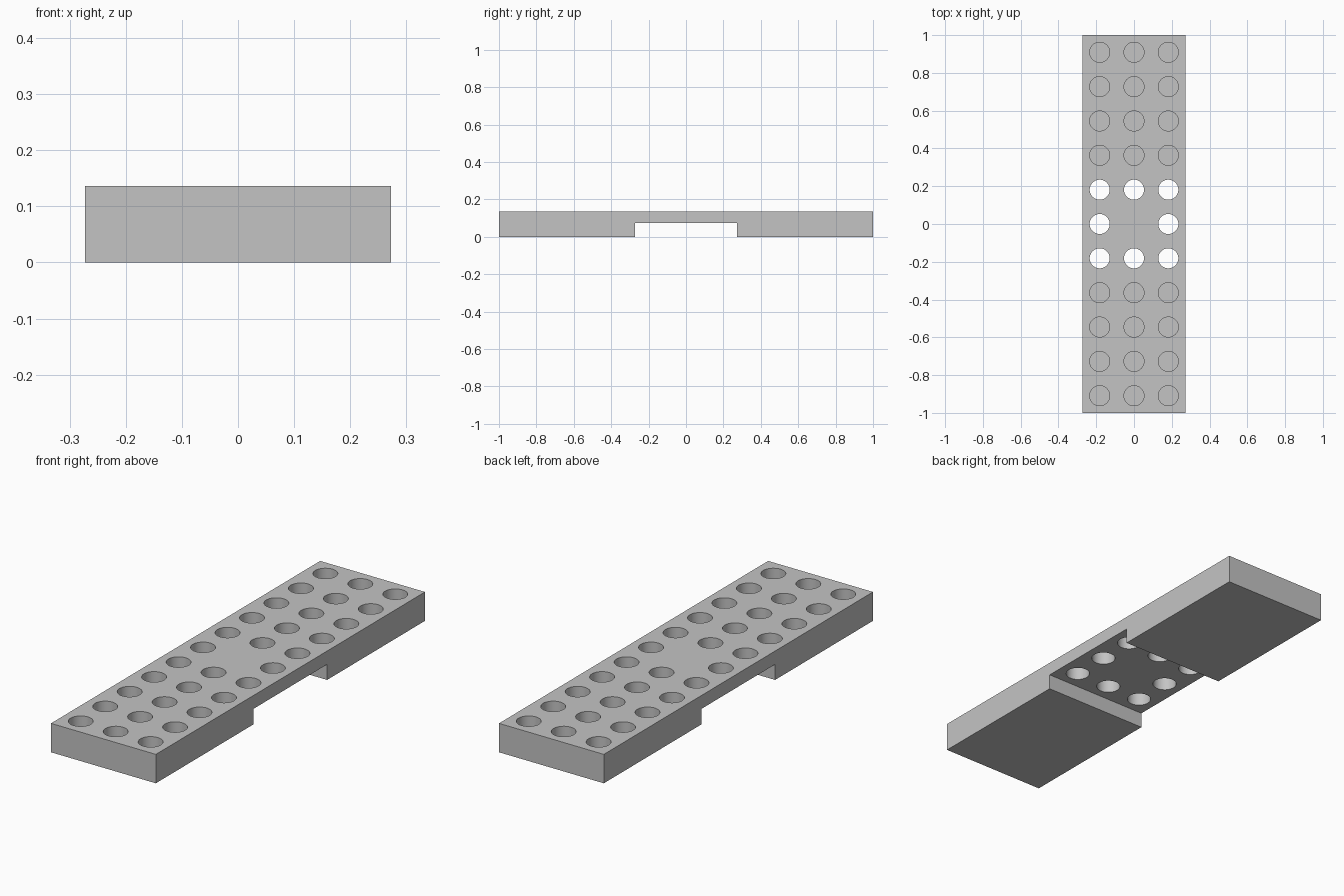
import bpy
import bmesh
from mathutils import Matrix

cube = bpy.data.objects.get("Cube")
if cube:
    bpy.data.objects.remove(cube, do_unlink=True)

PITCH = 2 / 11            # spacing of the hole grid
WIDTH, LENGTH = 3 * PITCH, 11 * PITCH
HEIGHT = 0.136
RECESS = 0.073            # height of the notch underneath
NOTCH = 1.5 * PITCH       # half length of the notch
RADIUS, DEPTH = 0.053, 0.073


def make_object(name, bm):
    bmesh.ops.recalc_face_normals(bm, faces=bm.faces)
    mesh = bpy.data.meshes.new(name)
    bm.to_mesh(mesh)
    bm.free()
    obj = bpy.data.objects.new(name, mesh)
    bpy.context.collection.objects.link(obj)
    return obj


# Plate: bridge-shaped side profile extruded across the width
half = LENGTH / 2
profile = [(-half, 0), (-NOTCH, 0), (-NOTCH, RECESS), (NOTCH, RECESS),
           (NOTCH, 0), (half, 0), (half, HEIGHT), (-half, HEIGHT)]
bm = bmesh.new()
side = bm.faces.new([bm.verts.new((-WIDTH / 2, y, z)) for y, z in profile])
extruded = bmesh.ops.extrude_face_region(bm, geom=[side])["geom"]
bmesh.ops.translate(bm, vec=(WIDTH, 0, 0),
                    verts=[v for v in extruded if isinstance(v, bmesh.types.BMVert)])
plate = make_object("perforated_plate", bm)

# Round holes on a grid, leaving the centre solid
bm = bmesh.new()
for col in range(-1, 2):
    for row in range(-5, 6):
        if col == 0 and row == 0:
            continue
        bmesh.ops.create_cone(
            bm, cap_ends=True, segments=48, radius1=RADIUS, radius2=RADIUS,
            depth=2 * DEPTH,
            matrix=Matrix.Translation((col * PITCH, row * PITCH, HEIGHT)))
cutter = make_object("hole_cutter", bm)
cutter.hide_render = True

# Cut the holes, then discard the cutter
bpy.ops.object.select_all(action='DESELECT')
bpy.context.view_layer.objects.active = plate
plate.select_set(True)
cut = plate.modifiers.new("holes", 'BOOLEAN')
cut.operation = 'DIFFERENCE'
cut.solver = 'EXACT'
cut.object = cutter
bpy.ops.object.modifier_apply(modifier=cut.name)
bpy.data.objects.remove(cutter, do_unlink=True)
bpy.ops.object.shade_smooth_by_angle()

# Single grey material
grey = bpy.data.materials.new("light_grey")
grey.use_nodes = True
colour = (0.55, 0.55, 0.55, 1)
grey.diffuse_color = colour
grey.node_tree.nodes["Principled BSDF"].inputs["Base Color"].default_value = colour
plate.data.materials.clear()
plate.data.materials.append(grey)
